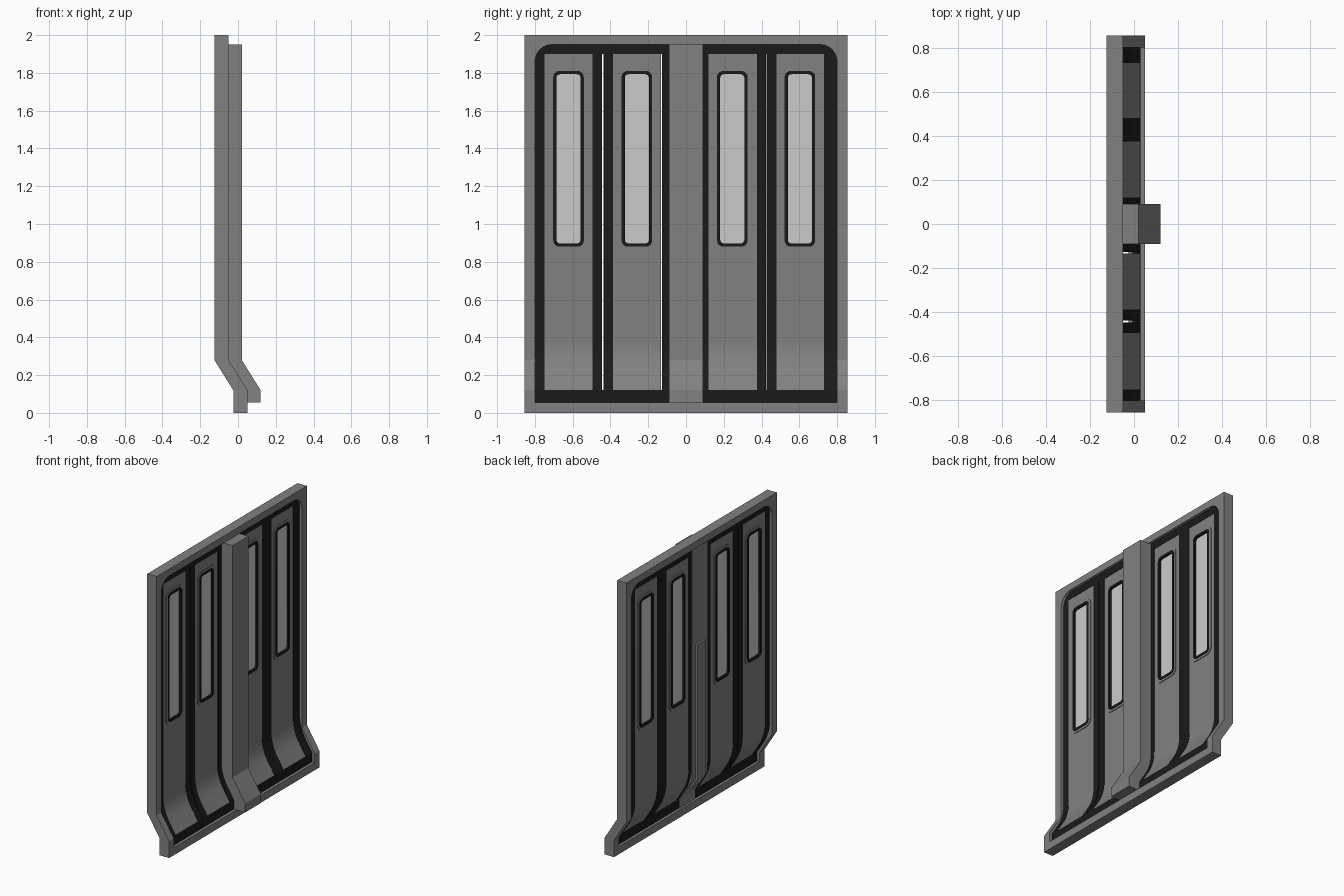
import bpy, bmesh, math

if "Cube" in bpy.data.objects:
    bpy.data.objects.remove(bpy.data.objects["Cube"])


def material(name, v):
    m = bpy.data.materials.new(name)
    m.diffuse_color = (v, v, v, 1)
    m.use_nodes = True
    m.node_tree.nodes["Principled BSDF"].inputs["Base Color"].default_value = m.diffuse_color
    return m


BODY, RUBBER, GLASS = material("body_grey", 0.22), material("rubber_black", 0.01), material("glass_grey", 0.7)


def link(name, bm, mat):
    bmesh.ops.recalc_face_normals(bm, faces=bm.faces)
    me = bpy.data.meshes.new(name)
    bm.to_mesh(me)
    bm.free()
    ob = bpy.data.objects.new(name, me)
    bpy.context.collection.objects.link(ob)
    if mat:
        me.materials.append(mat)
    return ob


def side_path(z0, z1, smooth):
    """Kinked side line (x shift, z) from top to bottom."""
    if smooth:
        mid = []
        for i in range(9):
            t = i / 8
            a, b, c = (1 - t) ** 2, 2 * t * (1 - t), t * t
            mid.append((0.05 * c, 0.37 * a + 0.28 * b + 0.20 * c))
        mid.append((0.1, 0.12))
    else:
        mid = [(0, 0.28), (0.1, 0.12)]
    full = [(0, 3)] + mid + [(0.1, -1)]

    def at(z):
        for (xa, za), (xb, zb) in zip(full, full[1:]):
            if zb <= z <= za:
                return xa + (xb - xa) * (za - z) / (za - zb)
    return [(at(z1), z1)] + [p for p in mid if z0 + .001 < p[1] < z1 - .001] + [(at(z0), z0)]


def strip(name, y0, y1, z0, z1, x0, x1, mat, smooth=True):
    """Sheet following the side line, from y0 to y1, x0..x1 thick."""
    bm = bmesh.new()
    rows = [[bm.verts.new((s + x, y, z)) for x, y in ((x0, y0), (x1, y0), (x1, y1), (x0, y1))]
            for s, z in side_path(z0, z1, smooth)]
    for a, b in zip(rows, rows[1:]):
        for i in range(4):
            j = (i + 1) % 4
            bm.faces.new((a[i], a[j], b[j], b[i]))
    bm.faces.new(rows[0])
    bm.faces.new(rows[-1])
    return link(name, bm, mat)


def outline(y0, y1, z0, z1, r_top, r_bot, n=6):
    pts = []
    for k, (y, z, r) in enumerate(((y1, z1, r_top), (y0, z1, r_top), (y0, z0, r_bot), (y1, z0, r_bot))):
        cy = y - r if k in (0, 3) else y + r
        cz = z - r if k < 2 else z + r
        for i in range(n + 1 if r else 1):
            a = math.pi / 2 * (k + i / n)
            pts.append((cy + r * math.cos(a), cz + r * math.sin(a)))
    return pts


def prism(name, outer, x0, x1, mat, inner=None):
    """Outline pushed through x; with an inner outline it becomes a ring."""
    bm = bmesh.new()
    loops = [[[bm.verts.new((x, y, z)) for y, z in o] for x in (x0, x1)] for o in (outer, inner) if o]
    n = len(outer)
    for a, b in loops:
        for i in range(n):
            j = (i + 1) % n
            bm.faces.new((a[i], a[j], b[j], b[i]))
    for s in (0, 1):
        if inner:
            for i in range(n):
                j = (i + 1) % n
                bm.faces.new((loops[0][s][i], loops[0][s][j], loops[1][s][j], loops[1][s][i]))
        else:
            bm.faces.new(loops[0][s])
    return link(name, bm, mat)


def boolean(ob, outer, op):
    cutter = prism("cutter", outer, -0.5, 0.5, None)
    cutter.hide_render = True
    m = ob.modifiers.new("cut", 'BOOLEAN')
    m.operation, m.object, m.solver = op, cutter, 'EXACT'
    bpy.context.view_layer.objects.active = ob
    bpy.ops.object.modifier_apply(modifier=m.name)
    bpy.data.objects.remove(cutter)


def smooth(ob):
    bpy.ops.object.select_all(action='DESELECT')
    ob.select_set(True)
    bpy.context.view_layer.objects.active = ob
    bpy.ops.object.shade_smooth_by_angle(angle=math.radians(25))


# Outer frame with rounded-top opening
opening = outline(-0.8, 0.8, 0.055, 1.95, 0.09, 0)
frame = strip("outer_frame", -0.855, 0.855, 0, 2, -0.125, -0.05, BODY, False)
boolean(frame, opening, 'DIFFERENCE')

# Centre post and the bar on its back
strip("centre_post", -0.09, 0.09, 0.055, 1.95, -0.11, 0.02, BODY, False)
strip("post_back_bar", -0.05, 0.05, 0.2, 1.25, -0.125, -0.11, BODY, False)

# Black door seals: uprights, then top and bottom runs
X0, X1 = -0.106, -0.07
for y0, y1 in ((-.8, -.75), (-.495, -.446), (-.438, -.387), (-.128, -.09),
               (.09, .12), (.375, .424), (.425, .48), (.73, .8)):
    ob = strip("upright_seal", y0, y1, 0.12, 1.9, X0, X1, RUBBER)
    if abs(y0) > .72:
        boolean(ob, opening, 'INTERSECT')
    smooth(ob)
for y0, y1 in ((-.8, -.09), (.09, .8)):
    ob = strip("top_seal", y0, y1, 1.9, 1.95, X0, X1, RUBBER)
    boolean(ob, opening, 'INTERSECT')
    strip("bottom_seal", y0, y1, 0.055, 0.12, X0, X1, RUBBER)

# Four door leaves with windows
for y0, y1, c in ((-.75, -.495, -.622), (-.387, -.133, -.26), (.12, .375, .245), (.48, .73, .603)):
    def rect(half, grow, r):
        return outline(c - half, c + half, 0.88 - grow, 1.81 + grow, r, r)
    edge, hole, pane = rect(0.098, 0.016, 0.045), rect(0.081, 0, 0.033), rect(0.064, -0.017, 0.02)
    leaf = strip("door_leaf", y0, y1, 0.12, 1.9, X0 + .002, X1 - .002, BODY)
    boolean(leaf, hole, 'DIFFERENCE')
    smooth(leaf)
    smooth(prism("window_rim", edge, X0 - .003, X1 + .003, BODY, hole))
    smooth(prism("window_seal", hole, X0 - .006, X1 + .006, RUBBER, pane))
    smooth(prism("window_glass", pane, X0 + .008, X1 - .008, GLASS))
